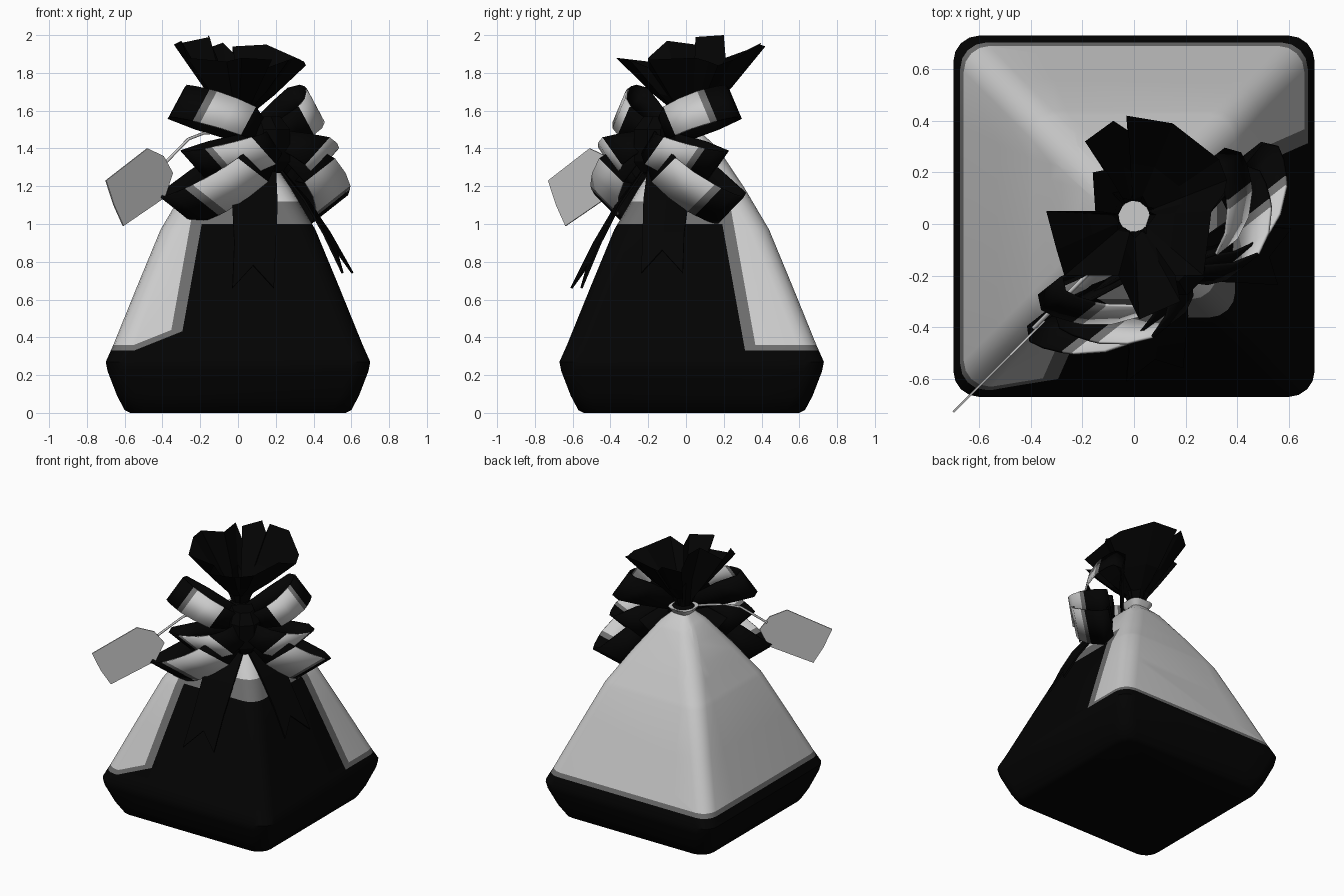
import bpy, bmesh, math
from mathutils import Vector

cube = bpy.data.objects.get("Cube")
if cube:
    bpy.data.objects.remove(cube, do_unlink=True)


def material(name, value):
    m = bpy.data.materials.new(name)
    m.use_nodes = True
    m.diffuse_color = (value, value, value, 1)
    m.node_tree.nodes["Principled BSDF"].inputs["Base Color"].default_value = (value, value, value, 1)
    return m


BLACK, LIGHT, MID = range(3)
MATS = [material("black", 0.001), material("light grey", 0.6), material("mid grey", 0.15)]


def finish(name, bm, smooth=None, thickness=0):
    mesh = bpy.data.meshes.new(name)
    bm.to_mesh(mesh)
    bm.free()
    for m in MATS:
        mesh.materials.append(m)
    ob = bpy.data.objects.new(name, mesh)
    bpy.context.collection.objects.link(ob)
    if thickness:
        mod = ob.modifiers.new("thickness", 'SOLIDIFY')
        mod.thickness = thickness
        mod.offset = 0
    if smooth:
        bpy.ops.object.select_all(action='DESELECT')
        ob.select_set(True)
        bpy.context.view_layer.objects.active = ob
        bpy.ops.object.shade_smooth_by_angle(angle=math.radians(smooth))


def loft(bm, rings, closed=True, colours=None):
    rows = [[bm.verts.new(p) for p in ring] for ring in rings]
    n = len(rows[0])
    for k, (a, b) in enumerate(zip(rows, rows[1:])):
        for i in range(n if closed else n - 1):
            j = (i + 1) % n
            f = bm.faces.new((a[i], a[j], b[j], b[i]))
            f.material_index = colours[k] if colours else BLACK
    return rows


def diag(u, d, z):
    # u runs along the bow, d points out of the bow's corner
    s = math.sqrt(0.5)
    return Vector(((u + d) * s, (u - d) * s, z))


# Bag: rounded square sections, cut along the edges of the painted areas
CY = 0.03


def square(half, z):
    r = min(0.1, half * 0.6)
    pts = []
    for q in range(4):
        for k in range(5):
            a = math.pi / 2 * (q + k / 4)
            sx = 1 if q in (0, 3) else -1
            sy = 1 if q < 2 else -1
            pts.append((sx * (half - r) + r * math.cos(a),
                        sy * (half - r) + r * math.sin(a) + CY, z))
    return pts


profile = [(0.57, 0), (0.6, 0.015), (0.64, 0.09), (0.69, 0.22), (0.7, 0.27), (0.66, 0.36),
           (0.53, 0.68), (0.41, 0.97), (0.28, 1.19), (0.14, 1.4), (0.065, 1.47), (0.09, 1.51)]
bm = bmesh.new()
rows = loft(bm, [square(h, z) for h, z in profile])
bm.faces.new(rows[0][::-1])
bm.faces.new(rows[-1])


def edge(z):
    return 0.3 - 0.18 * (z - 0.4)


def cut(co, no):
    bmesh.ops.bisect_plane(bm, geom=bm.verts[:] + bm.edges[:] + bm.faces[:],
                           plane_co=co, plane_no=no)


for z in (0.33, 0.36, 1.0, 1.12):
    cut((0, 0, z), (0, 0, 1))
for gap in (0, 0.06):
    cut((-edge(0) - gap, 0, 0), (1, 0, -0.18))
    cut((0, edge(0) + gap, 0), (0, 1, 0.18))
for base in (0.33, 0.36):
    cut((-0.55, 0, base), (-0.4, 0, 1))


def painted(c, gap, base, top):
    corner = c.x > -edge(c.z) - gap and c.y < edge(c.z) + gap and c.z < top
    slope = c.y < 0 and c.x < -edge(c.z) and c.z < base + 0.4 * (c.x + 0.55)
    return c.z < base or corner or slope


for f in bm.faces:
    c = f.calc_center_median()
    if painted(c, 0, 0.33, 1.0):
        f.material_index = BLACK
    elif painted(c, 0.06, 0.36, 1.12):
        f.material_index = MID
    else:
        f.material_index = LIGHT
bmesh.ops.recalc_face_normals(bm, faces=bm.faces[:])
finish("bag", bm, 40)

# Gathered top: ragged rim drawn in to a narrow neck
rim = [(0.36, 0.17, 1.84), (0.33, 0.25, 1.87), (0.15, 0.39, 1.95), (-0.03, 0.42, 1.94),
       (-0.02, 0.36, 1.9), (-0.08, 0.4, 1.96), (-0.19, 0.32, 1.92), (-0.11, 0.21, 1.88),
       (-0.16, 0.2, 2.0), (-0.15, 0.05, 1.99), (-0.34, 0.05, 1.95), (-0.3, -0.1, 1.97),
       (-0.27, -0.2, 1.88), (-0.06, -0.2, 1.86), (0.02, -0.37, 1.88), (0.18, -0.3, 1.87),
       (0.16, -0.2, 1.83), (0.27, -0.2, 1.87), (0.3, 0.05, 1.88), (0.35, 0.12, 1.86)]


def neck_ring(radius, z, pleat=0):
    ring = []
    for i, (x, y, _) in enumerate(rim):
        a = math.atan2(y - CY, x)
        r = radius + pleat * (-1) ** i
        ring.append((r * math.cos(a), r * math.sin(a) + CY, z))
    return ring


middle = [(x * 0.53, CY + (y - CY) * 0.53, 1.59 + (z - 1.59) * 0.36) for x, y, z in rim]
bm = bmesh.new()
loft(bm, [neck_ring(0.085, 1.5), neck_ring(0.06, 1.53), neck_ring(0.075, 1.59, 0.01), middle, rim])
finish("gathered_top", bm)

# Bow loops: distance along, depth, relative width
section = [(0, 0.24, 0.45), (0.25, 0.33, 0.7), (0.45, 0.36, 0.9), (0.65, 0.32, 0.95),
           (0.83, 0.25, 1), (0.88, 0.22, 1), (0.96, 0.16, 1), (1, 0.11, 1),
           (0.93, 0.06, 1), (0.6, 0.1, 0.9), (0, 0.15, 0.45)]
stripes = [BLACK, BLACK, LIGHT, LIGHT, MID] + [BLACK] * 5
# name, direction, direction of the end, length, half width, depth shift
loops = (("upper", 24, 34, 0.47, 0.1, -0.07), ("middle", -22, -48, 0.43, 0.12, 0.03),
         ("lower", -38, -58, 0.63, 0.13, 0))
for side, word in ((-1, "right"), (1, "left")):
    for level, angle, tip, length, half, shift in loops:
        a, b = math.radians(angle), math.radians(tip)
        rings = []
        for t, d, w in section:
            ring = []
            for k in (-half * w, half * w):
                u = side * (t * length * math.cos(a) - k * math.sin(b))
                z = 1.46 + t * length * math.sin(a) + k * math.cos(b)
                ring.append(diag(u, d + shift + 0.12 * u, z))
            rings.append(ring)
        bm = bmesh.new()
        loft(bm, rings, False, stripes)
        finish(f"{word}_{level}_bow_loop", bm, 50, 0.012)

# Knot
bm = bmesh.new()
rings = []
for z, w, d in ((1.27, 0.06, 0.3), (1.33, 0.1, 0.34), (1.5, 0.1, 0.34), (1.57, 0.07, 0.28)):
    rings.append([diag(u, e, z) for u, e in
                  ((-w, 0.14), (-w, d - 0.05), (-w / 2, d), (w / 2, d), (w, d - 0.05), (w, 0.14))])
rows = loft(bm, rings)
bm.faces.new(rows[0])
bm.faces.new(rows[-1])
bmesh.ops.recalc_face_normals(bm, faces=bm.faces[:])
finish("bow_knot", bm, 30)

# Ribbon tails with notched ends, one over each painted side
for name, shift, lift, swap in (("right_tail", 0, 0, False), ("left_tail", 0.07, 0.08, True)):
    rings = []
    for z, y, a, b, notch in ((1.32, -0.2, 0.1, 0.2, 0), (1.1, -0.36, -0.03, 0.21, 0),
                              (0.9, -0.47, -0.02, 0.2, 0), (0.66, -0.58, -0.03, 0.19, 0.12)):
        drop = 1.32 - z
        z += lift * drop / 0.66
        ring = []
        for x, up, twist in ((a, 0, -0.04), ((a + b) / 2, notch, 0), (b, 0, 0.04)):
            x += shift * drop
            yy = y + up * 0.5 + twist * drop
            ring.append((-yy, -x, z + up) if swap else (x, yy, z + up))
        rings.append(ring)
    bm = bmesh.new()
    loft(bm, rings, False)
    finish(name, bm, None, 0.012)

# Tag and its string
bm = bmesh.new()
outline = [(-1.01, 1.23), (-0.95, 1.1), (-0.88, 0.99), (-0.57, 1.14),
           (-0.51, 1.27), (-0.58, 1.36), (-0.7, 1.4)]
f = bm.faces.new([bm.verts.new(diag(u, 0.02, z)) for u, z in outline])
f.material_index = LIGHT
finish("tag", bm, None, 0.008)

curve = bpy.data.curves.new("tag_string", 'CURVE')
curve.dimensions = '3D'
curve.bevel_depth = 0.008
curve.bevel_resolution = 1
line = curve.splines.new('POLY')
path = [(-0.56, 1.32), (-0.45, 1.4), (-0.38, 1.45), (-0.27, 1.48), (-0.05, 1.49)]
line.points.add(len(path) - 1)
for p, (u, z) in zip(line.points, path):
    p.co = (*diag(u, 0.01, z), 1)
curve.materials.append(MATS[LIGHT])
string = bpy.data.objects.new("tag_string", curve)
bpy.context.collection.objects.link(string)
